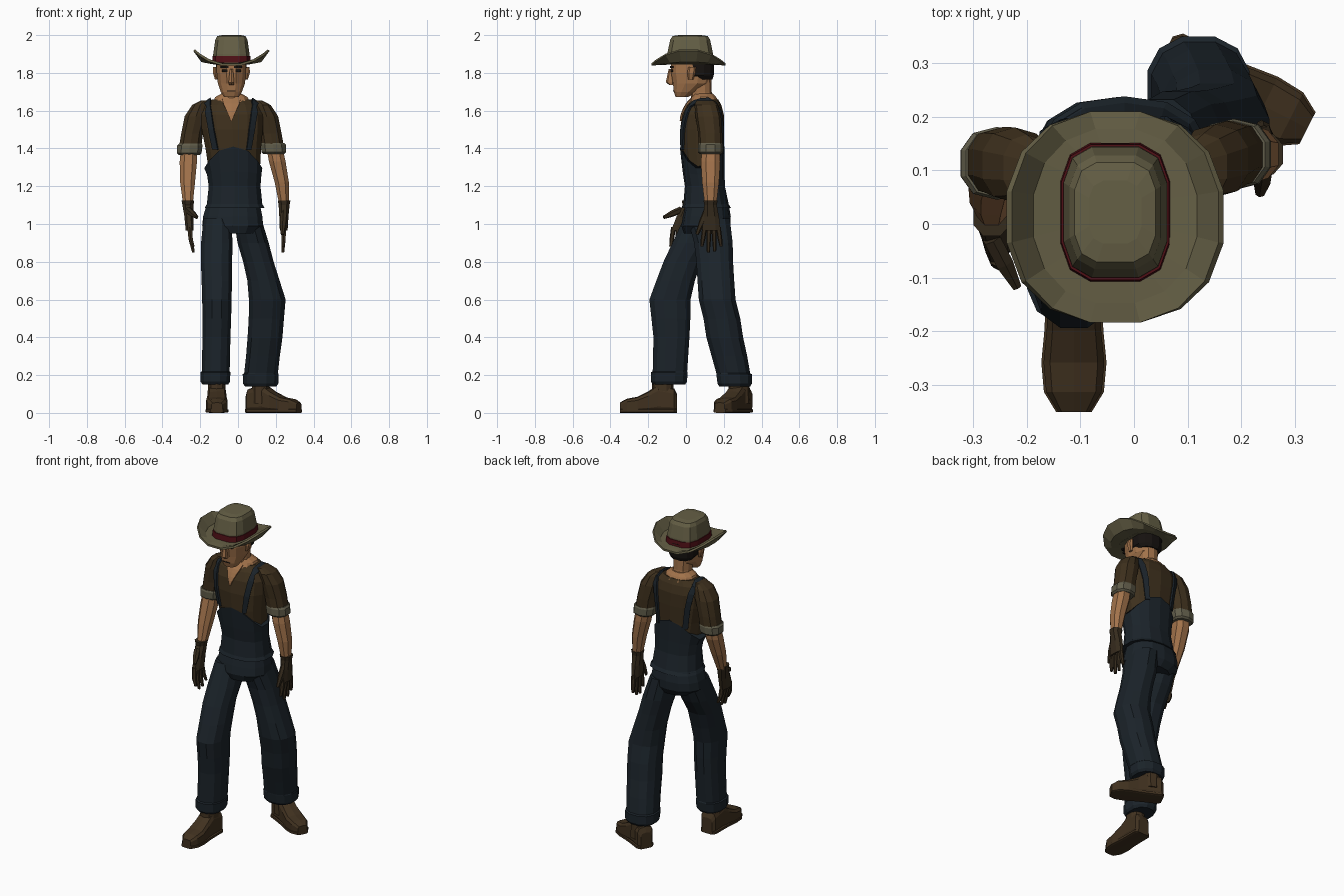
import bpy, bmesh, math
from mathutils import Vector


def material(name, *rgb):
    m = bpy.data.materials.new(name)
    m.diffuse_color = (*rgb, 1)
    return m


DENIM = material("denim", 0.011, 0.017, 0.023)
SHIRT = material("shirt", 0.047, 0.029, 0.012)
SKIN = material("skin", 0.36, 0.17, 0.07)
FELT = material("felt", 0.13, 0.115, 0.06)
BAND = material("band", 0.08, 0.005, 0.008)
LEATHER = material("leather", 0.052, 0.031, 0.014)
GLOVE = material("glove", 0.036, 0.024, 0.012)
LINING = material("lining", 0.12, 0.11, 0.07)
DARK = material("dark_hair", 0.008, 0.006, 0.005)


def finish(name, bm, mat):
    bmesh.ops.recalc_face_normals(bm, faces=bm.faces[:])
    me = bpy.data.meshes.new(name)
    bm.to_mesh(me)
    bm.free()
    me.materials.append(mat)
    ob = bpy.data.objects.new(name, me)
    bpy.context.collection.objects.link(ob)
    return ob


def loft(name, rings, mat, n=10, d=(0, 0, 1), p=0.85, cap=True):
    """Skin rings of (x, y, z, rx, ry, lift at the sides) set square to direction d."""
    d = Vector(d).normalized()
    if abs(d.z) > 0.95:
        side, up = Vector((1, 0, 0)), Vector((0, 1, 0))
    else:
        side = d.cross(Vector((0, 0, 1))).normalized()
        up = side.cross(d)
    bm, loops = bmesh.new(), []
    for x, y, z, rx, ry, *lift in rings:
        loop = []
        for i in range(n):
            a = 2 * math.pi * (i + 0.5) / n
            c, s = math.cos(a), math.sin(a)
            u = math.copysign(abs(c) ** p, c) * rx
            v = math.copysign(abs(s) ** p, s) * ry
            dz = lift[0] * c * c if lift else 0
            loop.append(bm.verts.new(Vector((x, y, z + dz)) + side * u + up * v))
        loops.append(loop)
    for a, b in zip(loops, loops[1:]):
        for i in range(n):
            j = (i + 1) % n
            bm.faces.new((a[i], a[j], b[j], b[i]))
    if cap:
        bm.faces.new(loops[0])
        bm.faces.new(loops[-1])
    return finish(name, bm, mat)


def strip(name, pts, mat, target, offset):
    """Ribbon of (x, y, z, half width) laid onto the target."""
    bm, rows = bmesh.new(), []
    for (x, y, z, w), (x2, y2, z2, w2) in zip(pts, pts[1:] + pts[-1:]):
        for t in (0, 0.5):
            f = lambda a, b: a + (b - a) * t
            hw = f(w, w2)
            rows.append([bm.verts.new((f(x, x2) + k * hw, f(y, y2), f(z, z2))) for k in (-1, 0, 1)])
    rows.pop()
    for a, b in zip(rows, rows[1:]):
        for i in (0, 1):
            bm.faces.new((a[i], a[i + 1], b[i + 1], b[i]))
    ob = finish(name, bm, mat)
    sw = ob.modifiers.new("wrap", 'SHRINKWRAP')
    sw.target, sw.wrap_mode, sw.offset = target, 'ABOVE_SURFACE', offset
    so = ob.modifiers.new("thickness", 'SOLIDIFY')
    so.thickness, so.offset = 0.01, 0
    return ob


def box(name, c, size, mat):
    bm = bmesh.new()
    bmesh.ops.create_cube(bm, size=1)
    for v in bm.verts:
        v.co = Vector(c) + Vector([v.co[i] * size[i] for i in range(3)])
    return finish(name, bm, mat)


CX = -0.035

# Torso: shirt, skin at the collar, overalls
shirt = loft("shirt", [(-.02, .10, 1.15, .13, .10), (-.02, .092, 1.3, .14, .105), (-.025, .085, 1.4, .15, .112),
                       (-.03, .085, 1.5, .165, .116), (-.034, .09, 1.58, .17, .11), (CX, .095, 1.63, .15, .092),
                       (CX, .1, 1.66, .105, .07)], SHIRT, 14)
loft("collar_skin", [(CX, .095, 1.645, .1, .083), (CX, .095, 1.672, .088, .066), (CX, .09, 1.69, .055, .055)], SKIN, 12)
strip("neck_opening", [(CX, -.03, 1.545, .004), (CX, -.03, 1.6, .025), (CX, 0, 1.64, .042), (CX, .02, 1.67, .05)],
      SKIN, shirt, 0.004)
loft("overalls_bib", [(-.018, .108, 1.085, .162, .13), (-.018, .106, 1.105, .15, .12), (-.018, .1, 1.2, .14, .106),
                      (-.02, .093, 1.28, .147, .111, -.02), (-.025, .086, 1.41, .157, .119, -.12)], DENIM, 14)
for s in (-1, 1):
    strip("strap", [(CX + s * .098, -.035, 1.39, .018), (CX + s * .115, -.03, 1.5, .018), (CX + s * .128, -.01, 1.6, .018),
                    (CX + s * .135, .04, 1.66, .02), (CX + s * .135, .12, 1.67, .02), (CX + s * .13, .19, 1.6, .02),
                    (CX + s * .115, .205, 1.5, .018), (CX + s * .1, .205, 1.37, .018)], DENIM, shirt, 0.008)

# Trousers
loft("trouser_seat", [(-.025, .112, 1.1, .145, .115), (-.028, .11, 1.04, .16, .127), (-.028, .105, .99, .165, .13),
                      (-.02, .1, .95, .12, .11)], DENIM, 14)
loft("front_trouser_leg", [(-.11, .095, 1.03, .075, .11), (-.112, .035, .9, .086, .11), (-.114, -.02, .8, .085, .102),
                           (-.112, -.055, .7, .083, .105), (-.112, -.085, .6, .08, .112), (-.112, -.08, .5, .078, .106),
                           (-.114, -.077, .4, .076, .098), (-.118, -.085, .22, .076, .094),
                           (-.12, -.088, .215, .082, .1), (-.12, -.09, .165, .08, .098), (-.12, -.09, .15, .07, .088)],
     DENIM, 12)
loft("rear_trouser_leg", [(.05, .12, 1.03, .075, .115), (.08, .145, .9, .085, .105), (.108, .152, .8, .083, .1),
                          (.135, .158, .7, .088, .1), (.155, .165, .6, .1, .1), (.15, .19, .5, .096, .1),
                          (.143, .205, .4, .095, .1), (.132, .23, .3, .092, .097), (.122, .25, .21, .092, .092),
                          (.12, .255, .205, .098, .097), (.12, .258, .155, .096, .094), (.12, .258, .14, .085, .084)],
     DENIM, 12)

# Boots: sections of (distance along foot, half width, height)
FOOT = [(-.15, .036, .1), (-.135, .05, .13), (-.05, .05, .15), (0, .052, .115), (.06, .058, .085), (.115, .053, .075),
        (.152, .03, .055)]
for cx, cy, d in ((-.112, -.198, (0, -1)), (.188, .247, (.89, -.45))):
    loft("boot", [(cx + u * d[0], cy + u * d[1], h / 2, w, h / 2) for u, w, h in FOOT], LEATHER, 10, (*d, 0), .5)
    ax, ay = cx - .075 * d[0], cy - .075 * d[1]
    loft("boot_shaft", [(ax, ay, .05, .05, .06), (ax, ay, .25, .046, .052)], LEATHER)
    loft("boot_sole", [(cx + u * d[0], cy + u * d[1], .011, w + .004, .011) for u, w, h in FOOT], LEATHER, 10, (*d, 0), .4)

# Arms
loft("right_sleeve", [(-.175, .1, 1.655, .02, .045), (-.2, .105, 1.63, .045, .062), (-.222, .11, 1.57, .063, .07),
                      (-.243, .115, 1.48, .06, .066), (-.256, .115, 1.39, .062, .062)], SHIRT)
loft("right_sleeve_cuff", [(-.252, .113, 1.425, .064, .064), (-.255, .113, 1.415, .07, .068),
                           (-.258, .113, 1.375, .068, .066), (-.258, .113, 1.365, .058, .056)], LINING)
loft("right_forearm", [(-.258, .11, 1.42, .045, .046), (-.263, .095, 1.33, .049, .054), (-.267, .06, 1.22, .042, .046),
                       (-.265, .025, 1.11, .028, .032)], SKIN, 8)
loft("left_sleeve", [(.105, .1, 1.655, .02, .045), (.13, .107, 1.63, .045, .062), (.152, .118, 1.57, .063, .068),
                     (.173, .128, 1.48, .06, .064), (.187, .13, 1.39, .062, .062)], SHIRT)
loft("left_sleeve_cuff", [(.183, .13, 1.43, .064, .062), (.186, .13, 1.42, .07, .066), (.19, .13, 1.38, .068, .066),
                          (.19, .13, 1.37, .058, .056)], LINING)
loft("left_forearm", [(.19, .132, 1.42, .045, .046), (.208, .13, 1.33, .047, .055), (.232, .13, 1.22, .04, .048),
                      (.243, .13, 1.11, .028, .034)], SKIN, 8)

# Gloves: palm, four fingers and a thumb
for side, x, y, tip, lean, thumb in (("right", -.265, .015, .018, -.045, (-.218, -.118, 1.035)),
                                     ("left", .244, .13, -.004, .005, (.235, .058, .945))):
    loft(side + "_glove", [(x, y, 1.125, .036, .04), (x, y, 1.1, .031, .035), (x + tip * .3, y + lean * .5, 1.04, .026, .045),
                           (x + tip * .5, y + lean, .965, .022, .052)], GLOVE, 8)
    for i in range(4):
        k = i - 1.5
        fy, drop = y + lean + k * .024, (.03, 0, .004, .03)[i]
        loft(side + "_finger", [(x + tip * .5, fy, .985, .014, .013), (x + tip * .8, fy + k * .006, .92, .013, .012),
                                (x + tip * 1.6, fy + k * .01, .85 + drop, .008, .008)], GLOVE, 6)
    a, t = Vector((x, y + lean * .5 - .02, 1.075)), Vector(thumb)
    m = a.lerp(t, .5)
    loft(side + "_thumb", [(*a, .018, .018), (*m, .018, .017), (*t, .009, .009)], GLOVE, 6, t - a)

# Head
loft("neck", [(CX, .088, 1.62, .062, .06), (CX, .08, 1.7, .053, .056), (CX, .075, 1.78, .055, .06)], SKIN)
loft("head", [(CX, -.022, 1.672, .04, .034), (CX, -.004, 1.7, .058, .062), (CX, .028, 1.745, .074, .1),
              (CX, .03, 1.8, .08, .112), (CX, .03, 1.87, .08, .112)], SKIN, 12)
loft("hair", [(CX, .085, 1.765, .066, .056), (CX, .07, 1.785, .082, .079), (CX, .067, 1.87, .084, .086)], DARK, 12)
loft("nose", [(CX, -.075, 1.735, .014, .012), (CX, -.085, 1.75, .017, .022), (CX, -.078, 1.82, .009, .014)], SKIN, 6)
box("mouth", (CX, -.062, 1.705, ), (.045, .012, .005), DARK)
for s in (-1, 1):
    box("eye", (CX + s * .036, -.075, 1.812), (.03, .012, .012), DARK)
    box("eyebrow", (CX + s * .036, -.076, 1.832), (.042, .018, .01), DARK)
    loft("ear", [(CX + s * .08, .025, 1.765, .008, .014), (CX + s * .087, .028, 1.8, .012, .022),
                 (CX + s * .088, .032, 1.83, .01, .02)], SKIN, 6)

# Hat
loft("hat_crown", [(CX, .022, 1.845, .1, .128), (CX, .022, 1.9, .098, .124), (CX, .022, 1.975, .087, .108),
                   (CX, .022, 1.995, .077, .095), (CX, .022, 2.0, .05, .06)], FELT, 12, p=.6)
loft("hat_band", [(CX, .022, 1.855, .104, .132), (CX, .022, 1.89, .102, .129)], BAND, 12, p=.6)
brim = loft("hat_brim", [(CX, .02, 1.856, .088, .115), (CX, .015, 1.853, .155, .165, .015),
                         (CX, .013, 1.847, .196, .2, .08)], FELT, 16, p=.88, cap=False)
brim.modifiers.new("thickness", 'SOLIDIFY').thickness = .012
